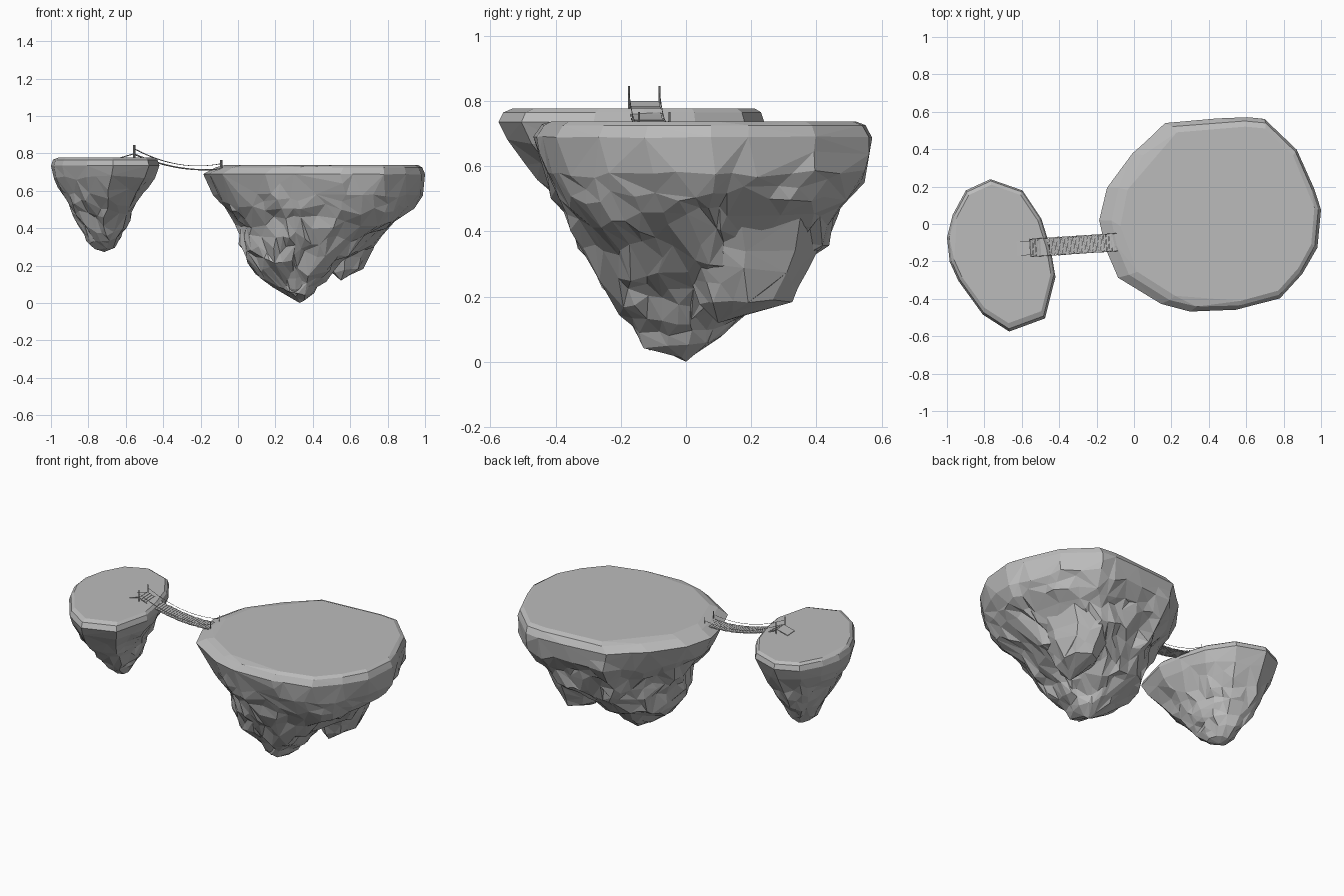
import bpy, bmesh, math, random
from mathutils import Vector, noise

if "Cube" in bpy.data.objects:
    bpy.data.objects.remove(bpy.data.objects["Cube"], do_unlink=True)

grey = bpy.data.materials.new("stone grey")
grey.use_nodes = True
grey.diffuse_color = (0.5, 0.5, 0.5, 1)
bsdf = next(n for n in grey.node_tree.nodes if n.type == 'BSDF_PRINCIPLED')
bsdf.inputs["Base Color"].default_value = grey.diffuse_color


def finish(bm, name):
    bmesh.ops.recalc_face_normals(bm, faces=bm.faces)
    mesh = bpy.data.meshes.new(name)
    bm.to_mesh(mesh)
    bm.free()
    mesh.materials.append(grey)
    obj = bpy.data.objects.new(name, mesh)
    bpy.context.collection.objects.link(obj)
    return obj


def clamp(x):
    return max(0, min(1, x))


def rock(name, outline, rings, tip, facets, rough=0.035):
    """Loft an outline through rings (z, xmin, xmax, ymin, ymax) to a tip,
    roughen it below the rim, then reduce it to irregular flat facets."""
    pts = []
    for a, b in zip(outline, outline[1:] + outline[:1]):
        pts += [Vector(a), (Vector(a) + Vector(b)) / 2]
    xs, ys = [p.x for p in pts], [p.y for p in pts]
    unit = [((p.x - min(xs)) / (max(xs) - min(xs)),
             (p.y - min(ys)) / (max(ys) - min(ys))) for p in pts]
    bm = bmesh.new()
    loops = [[bm.verts.new((x0 + u * (x1 - x0), y0 + v * (y1 - y0), z)) for u, v in unit]
             for z, x0, x1, y0, y1 in rings]
    n = len(unit)
    apex = bm.verts.new(tip)
    bm.faces.new(loops[0])
    for a, b in zip(loops, loops[1:]):
        for k in range(n):
            m = (k + 1) % n
            bm.faces.new((a[k], a[m], b[m], b[k]))
    for k in range(n):
        bm.faces.new((loops[-1][k], loops[-1][(k + 1) % n], apex))
    bmesh.ops.subdivide_edges(bm, edges=bm.edges[:], cuts=1, use_grid_fill=True)
    bmesh.ops.triangulate(bm, faces=bm.faces[:])
    top = rings[0][0]
    for v in bm.verts:
        fade = clamp((top - v.co.z - .05) / .25) * clamp((v.co.z - tip[2]) / .08)
        shift = noise.noise_vector(v.co * 8) + noise.noise_vector(v.co * 17) * .6
        v.co += shift * rough * fade
        v.co.z = max(v.co.z, tip[2])
    ratio = facets / len(bm.faces)
    obj = finish(bm, name)
    reduce = obj.modifiers.new("facets", 'DECIMATE')
    reduce.ratio = ratio


# Large island
large_outline = [(-.18, .02), (-.14, .2), (0, .38), (.17, .54), (.4, .56), (.6, .57),
                 (.7, .56), (.87, .4), (.96, .2), (1, .08), (.98, -.12), (.9, -.26),
                 (.78, -.39), (.55, -.45), (.3, -.46), (.15, -.42), (-.08, -.28), (-.15, -.12)]
rock("large_island", large_outline, [
    (.737, -.07, .965, -.42, .52),
    (.725, -.12, .985, -.445, .55),
    (.69, -.185, 1, -.468, .57),
    (.58, -.13, .985, -.44, .56),
    (.5, -.075, .94, -.4, .5),
    (.41, -.005, .82, -.35, .44),
    (.31, .02, .7, -.3, .38),
    (.22, .05, .56, -.245, .27),
    (.13, .14, .46, -.18, .15),
    (.06, .23, .41, -.12, .07)], (.33, 0, 0), 800)

# Secondary hanging spur beneath the large island
round_outline = [(math.cos(k * math.tau / 8), math.sin(k * math.tau / 8)) for k in range(8)]
rock("hanging_spur", round_outline, [
    (.45, .35, .8, -.1, .43),
    (.34, .4, .74, -.04, .4),
    (.25, .44, .7, .01, .36),
    (.185, .48, .67, .04, .32)], (.55, .1, .12), 90, .02)

# Small front crag beside the main tip
rock("hanging_crag", round_outline, [
    (.3, .16, .42, -.28, 0),
    (.18, .21, .4, -.21, -.02),
    (.08, .26, .36, -.15, -.06)], (.31, -.11, .035), 50, .02)

# Small island
small_outline = [(-1, -.07), (-.97, .05), (-.9, .18), (-.77, .24), (-.6, .18), (-.5, .03),
                 (-.45, -.13), (-.425, -.28), (-.48, -.5), (-.67, -.57), (-.81, -.48),
                 (-.94, -.3), (-.985, -.2)]
rock("small_island", small_outline, [
    (.777, -.975, -.445, -.53, .21),
    (.765, -.99, -.43, -.56, .23),
    (.735, -1, -.42, -.575, .24),
    (.67, -.985, -.445, -.54, .21),
    (.58, -.945, -.51, -.46, .15),
    (.49, -.895, -.56, -.37, .09),
    (.41, -.855, -.595, -.3, .04),
    (.34, -.805, -.625, -.235, 0),
    (.29, -.765, -.66, -.17, -.05)], (-.715, -.11, .272), 400, .032)

# Rope bridge
START, END, HALF = Vector((-.555, -.128)), Vector((-.09, -.097)), .047
ALONG = (END - START).normalized()
SIDE = Vector((-ALONG.y, ALONG.x))


def sag(t, z0, mid, z1, side=0):
    p = START.lerp(END, t) + SIDE * side
    return Vector((p.x, p.y, z0 * (1 - t) ** 2 + 2 * t * (1 - t) * mid + z1 * t * t))


def deck(t, side=0):
    return sag(t, .80, .697, .72, side)


def slab(name, a, b, half, thick):
    """Board spanning from a to b with its width across the bridge."""
    bm = bmesh.new()
    across = Vector((SIDE.x, SIDE.y, 0)) * half
    down = Vector((0, 0, -thick))
    bmesh.ops.convex_hull(bm, input=[bm.verts.new(p + s * across + d)
                                     for p in (a, b) for s in (-1, 1)
                                     for d in (Vector(), down)])
    finish(bm, name)


def rope(name, points, radius):
    curve = bpy.data.curves.new(name, 'CURVE')
    curve.dimensions = '3D'
    curve.bevel_depth = radius
    curve.bevel_resolution = 0
    curve.use_fill_caps = True
    spline = curve.splines.new('POLY')
    spline.points.add(len(points) - 1)
    for sp, p in zip(spline.points, points):
        sp.co = (*p, 1)
    curve.materials.append(grey)
    bpy.context.collection.objects.link(bpy.data.objects.new(name, curve))


PLANKS = 32
rng = random.Random(3)
for i in range(PLANKS):
    slab(f"plank_{i + 1}", deck((i + .06) / PLANKS), deck((i + .94) / PLANKS),
         HALF + rng.uniform(-.003, .003), .005)

for side, label in ((-HALF, "front"), (HALF, "back")):
    steps = [k / 16 for k in range(17)]
    rope(f"{label}_hand_rope", [sag(t, .825, .70, .745, side) for t in steps], .0013)
    rope(f"{label}_deck_rope", [deck(t, side * .85) - Vector((0, 0, .005)) for t in steps], .0018)
    for t, low, high, end in ((0, .77, .845, "upper"), (1, .7, .766, "lower")):
        foot = sag(t, low, low, low, side)
        rope(f"{label}_{end}_post", [foot, Vector((foot.x, foot.y, high))], .003)

# Ramp board joining the bridge to the small island
ramp_end = START - ALONG * .07
slab("ramp_board", Vector((*ramp_end, .78)), deck(0), HALF * .8, .004)
